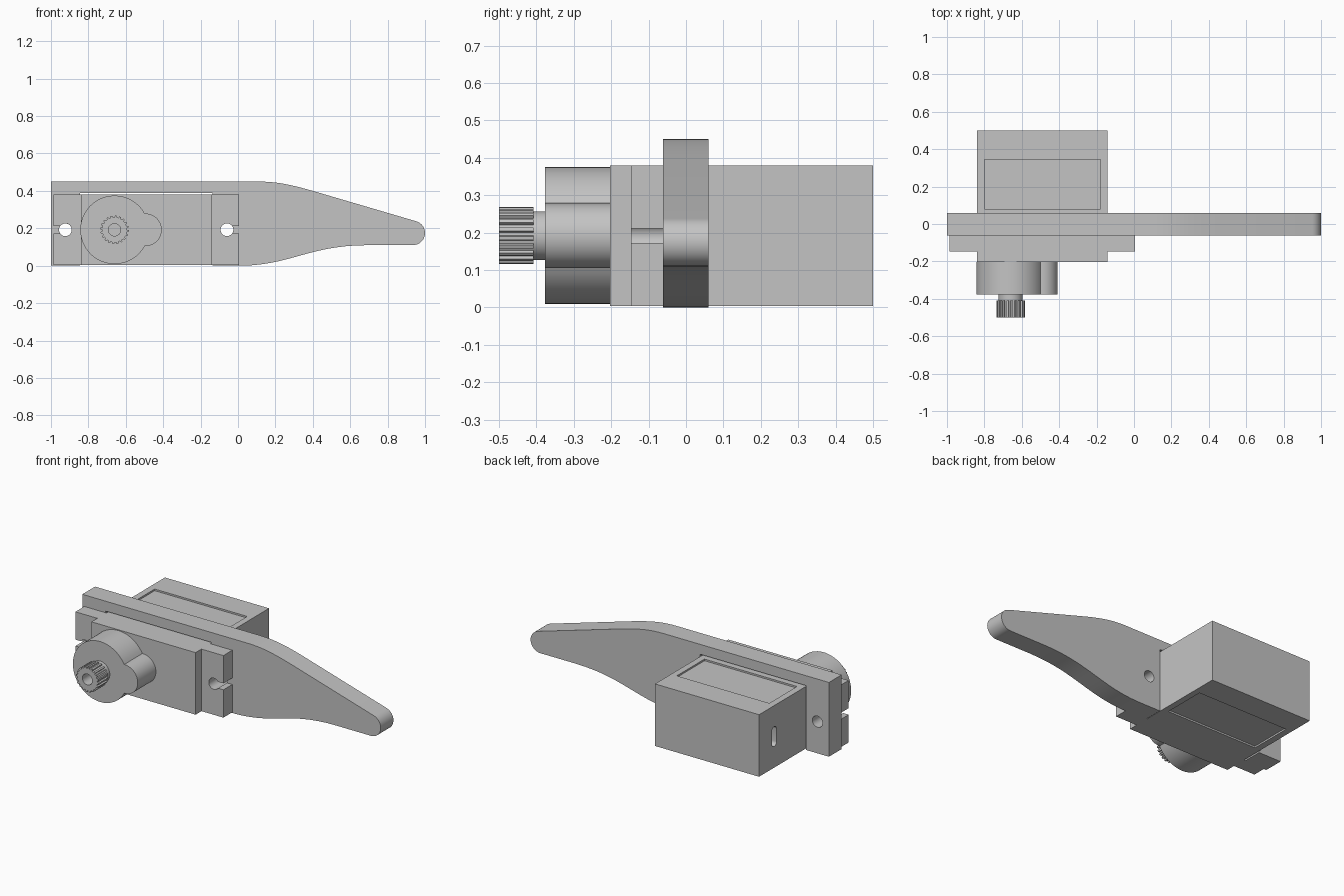
import bpy
import bmesh
from math import acos, cos, sin, radians, pi

if "Cube" in bpy.data.objects:
    bpy.data.objects.remove(bpy.data.objects["Cube"], do_unlink=True)

grey = bpy.data.materials.new("plain grey")
grey.use_nodes = True
GREY = (0.55, 0.55, 0.55, 1)
grey.diffuse_color = GREY
grey.node_tree.nodes["Principled BSDF"].inputs["Base Color"].default_value = GREY

MID_X, MID_Z = -0.491, 0.192      # centre of the motor case
SHAFT_X = -0.66                   # output shaft axis


def arc(cx, cz, r, a0, a1, n):
    """Points on an arc, angles in degrees, both ends included."""
    return [(cx + r * cos(radians(a0 + (a1 - a0) * i / n)),
             cz + r * sin(radians(a0 + (a1 - a0) * i / n))) for i in range(n + 1)]


def circle(cx, cz, r, n=48):
    return arc(cx, cz, r, 0, 360, n)[:-1]


def bezier(a, b, c, d, n=14):
    pts = []
    for i in range(n + 1):
        t = i / n
        u = 1 - t
        pts.append(tuple(u**3 * a[k] + 3 * u * u * t * b[k] + 3 * u * t * t * c[k] + t**3 * d[k]
                         for k in (0, 1)))
    return pts


def rect(x0, x1, z0, z1):
    return [(x0, z0), (x1, z0), (x1, z1), (x0, z1)]


def prism(name, profile, y0, y1, axis="y"):
    """Extrude a profile along y, or along x when the profile is given as (y, z)."""
    bm = bmesh.new()
    place = (lambda p, d: (p[0], d, p[1])) if axis == "y" else (lambda p, d: (d, p[0], p[1]))
    face = bm.faces.new([bm.verts.new(place(p, y0)) for p in profile])
    new = bmesh.ops.extrude_face_region(bm, geom=[face])["geom"]
    shift = (0, y1 - y0, 0) if axis == "y" else (y1 - y0, 0, 0)
    bmesh.ops.translate(bm, vec=shift, verts=[v for v in new if isinstance(v, bmesh.types.BMVert)])
    bmesh.ops.recalc_face_normals(bm, faces=bm.faces)
    mesh = bpy.data.meshes.new(name)
    bm.to_mesh(mesh)
    bm.free()
    mesh.materials.append(grey)
    obj = bpy.data.objects.new(name, mesh)
    bpy.context.scene.collection.objects.link(obj)
    return obj


def carve(obj, *cutters):
    """Cut each helper out of the part, then discard the helper."""
    for cutter in cutters:
        cutter.hide_render = True
        mod = obj.modifiers.new("cut", "BOOLEAN")
        mod.operation, mod.solver, mod.object = "DIFFERENCE", "EXACT", cutter
        bpy.context.view_layer.objects.active = obj
        bpy.ops.object.modifier_apply(modifier=mod.name)
        bpy.data.objects.remove(cutter, do_unlink=True)


def smooth(obj):
    obj.data.shade_smooth()
    obj.data.set_sharp_from_angle(angle=radians(30))


# Arm plate: open notch for the motor, S-curved lower edge, round tip
notch = [(-0.846, 0), (-0.846, 0.39), (-0.136, 0.39), (-0.136, 0)]
lower = bezier((0.02, 0), (0.29, 0.005), (0.38, 0.11), (0.7, 0.11))
tip = arc(0.935, 0.175, 0.065, -90, 74, 16)
upper = bezier((0.4, 0.4), (0.27, 0.437), (0.2, 0.45), (0.1, 0.45))
arm = prism("arm", [(-1, 0)] + notch + lower + tip + upper + [(-1, 0.45)], -0.062, 0.06)
carve(arm, *[prism("hole_cutter", circle(MID_X + s * 0.432, MID_Z, 0.034, 32), -0.2, 0.2)
             for s in (-1, 1)])
smooth(arm)

# Motor case with shallow label recesses above and below and a wire slot
case = prism("motor_case", rect(-0.84, -0.142, 0.004, 0.38), -0.203, 0.5)
slot = arc(0.355, 0.23, 0.022, 0, 180, 10) + arc(0.355, 0.154, 0.022, 180, 360, 10)
carve(case,
      prism("top_cutter", rect(-0.8, -0.18, 0.37, 0.42), 0.08, 0.345),
      prism("bottom_cutter", rect(-0.8, -0.18, -0.04, 0.014), 0.08, 0.345),
      prism("slot_cutter", slot, -0.9, -0.8, axis="x"))
smooth(case)

# Mounting tabs with open keyhole slots
for name, s in (("right_mounting_tab", -1), ("left_mounting_tab", 1)):
    keyhole = arc(0.432, MID_Z, 0.034, -35, -325, 28)
    tab = [(0.349, 0.004), (0.496, 0.004), (0.496, keyhole[0][1])] + keyhole
    tab += [(0.496, keyhole[-1][1]), (0.496, 0.38), (0.349, 0.38)]
    smooth(prism(name, [(MID_X + s * x, z) for x, z in tab], -0.147, -0.062))

# Gear housing: large round boss with a small side lobe
R, r, gap = 0.183, 0.087, 0.165
reach = (gap**2 + R**2 - r**2) / (2 * gap)
big = acos(reach / R) * 180 / pi
small = acos((reach - gap) / r) * 180 / pi
boss = arc(SHAFT_X, MID_Z, R, big, 360 - big, 56)
lobe = arc(SHAFT_X + gap, MID_Z, r, -small, small, 24)
smooth(prism("gear_housing", boss + lobe[1:-1], -0.377, -0.203))

# Output shaft: plain collar and toothed end with a screw hole
collar = prism("shaft_collar", circle(SHAFT_X, MID_Z, 0.065), -0.41, -0.377)
teeth = 20
outline = []
for i in range(teeth):
    for frac, rad in ((0, 0.067), (0.4, 0.067), (0.5, 0.076), (0.9, 0.076)):
        a = 2 * pi * (i + frac) / teeth
        outline.append((SHAFT_X + rad * cos(a), MID_Z + rad * sin(a)))
spline = prism("shaft_spline", outline, -0.5, -0.408)
carve(spline, prism("screw_cutter", circle(SHAFT_X, MID_Z, 0.033, 32), -0.6, -0.415))
smooth(collar)
smooth(spline)
